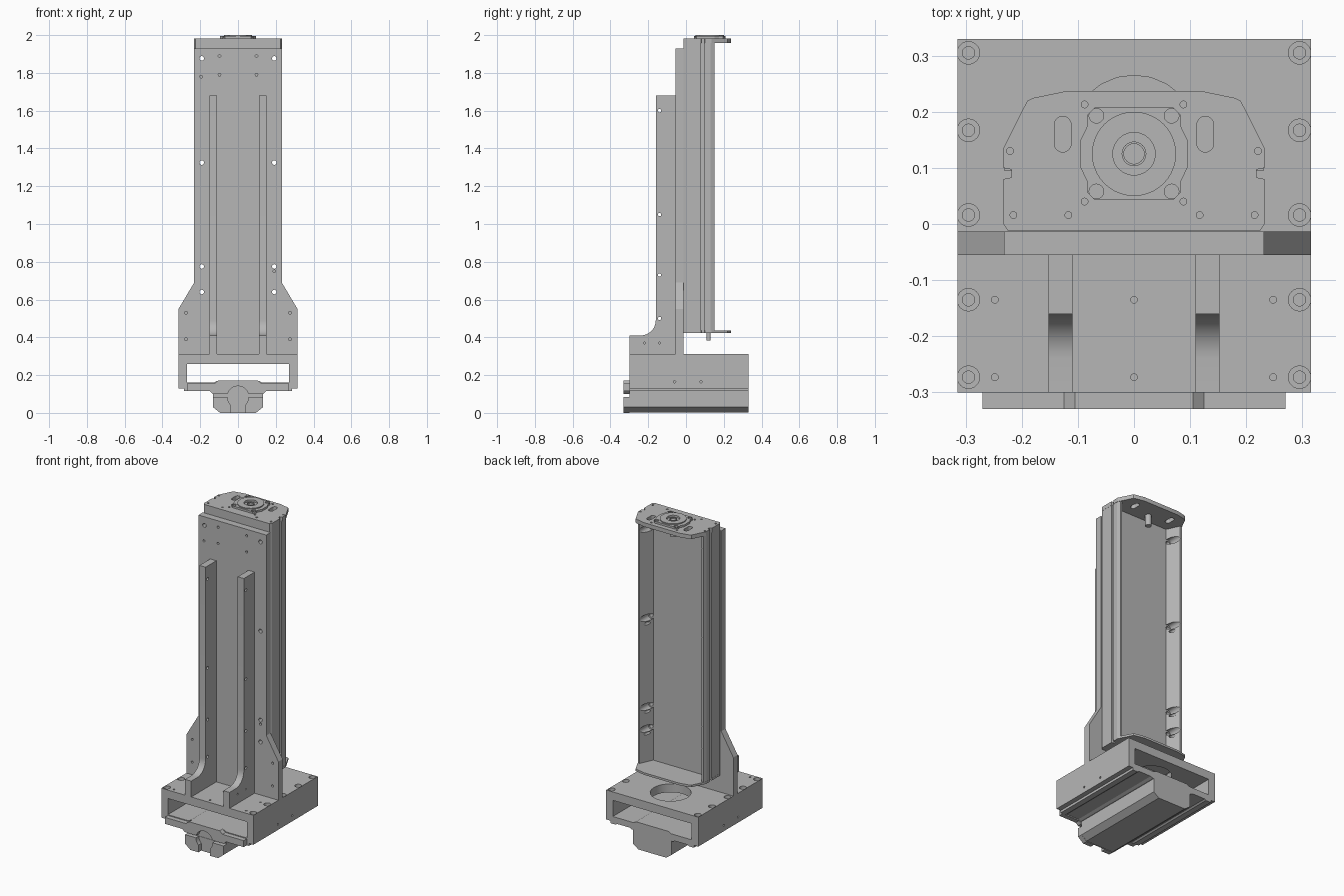
import bpy, bmesh, math
from mathutils import Matrix, Vector

cube = bpy.data.objects.get("Cube")
if cube:
    bpy.data.objects.remove(cube)

grey = bpy.data.materials.new("machined_grey")
grey.use_nodes = True
COLOUR = (0.47, 0.47, 0.47, 1)
grey.diffuse_color = COLOUR
grey.node_tree.nodes["Principled BSDF"].inputs["Base Color"].default_value = COLOUR

# (u, v) profile plane and extrusion direction for each axis
PLACE = {"x": lambda u, v, d: (d, u, v),
         "y": lambda u, v, d: (u, d, v),
         "z": lambda u, v, d: (u, v, d)}


def add_prism(bm, pts, axis, a, b):
    lo = [bm.verts.new(PLACE[axis](u, v, a)) for u, v in pts]
    hi = [bm.verts.new(PLACE[axis](u, v, b)) for u, v in pts]
    faces = [bm.faces.new(lo), bm.faces.new(hi)]
    for i in range(len(pts)):
        j = (i + 1) % len(pts)
        faces.append(bm.faces.new((lo[i], lo[j], hi[j], hi[i])))
    bmesh.ops.recalc_face_normals(bm, faces=faces)


def finish(name, bm):
    mesh = bpy.data.meshes.new(name)
    bm.to_mesh(mesh)
    bm.free()
    mesh.materials.append(grey)
    obj = bpy.data.objects.new(name, mesh)
    bpy.context.collection.objects.link(obj)
    return obj


def prism(name, pts, axis, a, b):
    bm = bmesh.new()
    add_prism(bm, pts, axis, a, b)
    return finish(name, bm)


def rect(u0, u1, v0, v1):
    return [(u0, v0), (u1, v0), (u1, v1), (u0, v1)]


def circle(u, v, r, n=24):
    return [(u + r * math.cos(math.tau * i / n), v + r * math.sin(math.tau * i / n)) for i in range(n)]


def slot(u, v0, v1, r):
    arc = [math.pi * i / 8 for i in range(9)]
    return ([(u + r * math.cos(t), v1 + r * math.sin(t)) for t in arc]
            + [(u - r * math.cos(t), v0 - r * math.sin(t)) for t in arc])


def mirrored(half):
    return half + [(-u, v) for u, v in reversed(half) if u > 0]


def cut(obj, shapes, axis, a, b):
    """Cut a set of separate profiles out of an object."""
    bm = bmesh.new()
    for pts in shapes:
        add_prism(bm, pts, axis, a, b)
    cutter = finish("cutter", bm)
    cutter.hide_render = True
    mod = obj.modifiers.new("cut", "BOOLEAN")
    mod.operation = "DIFFERENCE"
    mod.solver = "EXACT"
    mod.object = cutter
    bpy.context.view_layer.update()
    result = obj.evaluated_get(bpy.context.evaluated_depsgraph_get())
    mesh = bpy.data.meshes.new_from_object(result)
    obj.modifiers.clear()
    obj.data = mesh
    bpy.data.objects.remove(cutter)


def drill(obj, spots, r, axis, a, b):
    cut(obj, [circle(u, v, r) for u, v in spots], axis, a, b)


def both(x, vs):
    return [(s * x, v) for s in (-1, 1) for v in vs]


# Base: top slab, side walls, tray and rail
slab = prism("base_top_slab", rect(-.315, .315, -.30, .33), "z", .26, .312)
bolts = both(.295, (.305, .167, .016, -.135, -.273))
drill(slab, bolts, .011, "z", .2, .4)
drill(slab, bolts, .02, "z", .285, .4)
drill(slab, both(.248, (-.135, -.273)) + [(0, -.135), (0, -.273)], .006, "z", .29, .4)
drill(slab, [(0, .15)], .115, "z", .2, .4)
for side, s in (("left", 1), ("right", -1)):
    wall = prism(side + "_base_wall", rect(min(s * .27, s * .315), max(s * .27, s * .315), .13, .26),
                 "y", -.30, .33)
    drill(wall, [(-.06, .165), (.08, .165)], .006, "x", s * .30, s * .4)
prism("base_tray", mirrored([(.14, .115), (.155, .122), (.24, .122), (.25, .115), (.285, .115),
                             (.285, .13), (.27, .16), (.13, .16), (.11, .17)]), "y", -.30, .33)
prism("base_rail", mirrored([(.095, .003), (.132, .03), (.132, .118)]), "y", -.30, .33)

# Front clamp with round pocket and slot
upper = prism("clamp_upper", mirrored([(.134, .1), (.15, .115), (.27, .115), (.27, .155),
                                       (.125, .155), (.105, .172)]), "y", -.33, -.30)
lower = prism("clamp_lower", mirrored([(.095, 0), (.132, .03), (.132, .085)]), "y", -.33, -.30)
for part in (upper, lower):
    drill(part, [(0, .085)], .057, "y", -.4, -.302)
cut(lower, [rect(-.04, .04, -.05, .07)], "y", -.4, -.302)

# Upright column plate with flared foot
plate = prism("column_plate", mirrored([(.315, .312), (.315, .55), (.232, .69), (.232, 1.93)]),
              "y", -.055, -.013)
column_holes = both(.192, (.64, .775, 1.325, 1.877))
drill(plate, column_holes, .012, "y", -.1, .1)
drill(plate, both(.275, (.39, .53)) + both(.098, (1.79, 1.89)) + [(-.195, 1.78), (.192, .75)],
      .007, "y", -.1, -.03)

# Stiffening ribs with curved toe
toe = [(-.24 + .08 * math.sin(t), .49 - .08 * math.cos(t))
       for t in (math.pi / 2 * i / 10 for i in range(11))]
rib_profile = [(-.055, .312), (-.30, .312), (-.30, .41)] + toe + [(-.16, 1.68), (-.055, 1.68)]
for side, s in (("left", 1), ("right", -1)):
    rib = prism(side + "_rib", rib_profile, "x", s * .11, s * .152)
    drill(rib, [(-.14, z) for z in (.5, .73, 1.05, 1.6)], .009, "x", -.4, .4)
    drill(rib, [(-.22, .37), (-.14, .37)], .005, "x", s * .14, s * .4)

# Actuator channel, open to the back
channel = prism("actuator_channel", mirrored([
    (.225, -.012), (.232, 0), (.232, .08), (.215, .08), (.215, .095), (.232, .095),
    (.232, .13), (.224, .15), (.212, .15), (.175, .07)]), "z", .435, 1.957)
drill(channel, column_holes, .012, "y", -.1, .3)
drill(channel, column_holes, .021, "y", .065, .3)
drill(channel, both(.192, (.61, .745, 1.29)), .009, "y", .07, .3)

# Actuator end plates
end_outline = mirrored([(.225, -.012), (.233, 0), (.233, .08), (.218, .083), (.218, .097),
                        (.233, .1), (.233, .135), (.19, .22), (.178, .225), (.12, .237)])
for name, z0, z1 in (("top_end_plate", 1.957, 1.982), ("bottom_end_plate", .422, .435)):
    end = prism(name, end_outline, "z", z0, z1)
    if name == "top_end_plate":
        cut(end, [slot(s * .127, .143, .177, .015) for s in (-1, 1)], "z", 1.9, 2.1)
        drill(end, both(.088, (.04, .213)) + both(.117, (.016,)) + both(.215, (.016,))
              + both(.221, (.13,)), .006, "z", 1.97, 2.1)

# Motor flange: square with clipped corners, screws and central bore
flange = prism("motor_flange", mirrored([(.07, .043), (.083, .056), (.083, .075), (.095, .1),
                                         (.095, .15), (.083, .175), (.083, .195), (.07, .208)]),
               "z", 1.982, 1.994)
drill(flange, both(.067, (.058, .193)), .013, "z", 1.988, 2.1)
drill(flange, [(0, .125)], .038, "z", 1.9, 2.1)
collar = prism("motor_collar", circle(0, .125, .075, 40), "z", 1.982, 2.0)
drill(collar, [(0, .125)], .038, "z", 1.988, 2.1)
hub = prism("shaft_hub", circle(0, .125, .022), "z", 1.982, 1.995)
drill(hub, [(0, .125)], .018, "z", 1.985, 2.1)

# Shaft stubs under each end plate
prism("upper_shaft", circle(0, .125, .018), "z", 1.89, 1.957)
prism("lower_shaft", circle(0, .12, .011), "z", .382, .422)

# Smooth the round walls, keep the machined edges sharp
bpy.ops.object.select_all(action="DESELECT")
for obj in bpy.context.collection.objects:
    if obj.type == "MESH":
        obj.select_set(True)
        bpy.context.view_layer.objects.active = obj
bpy.ops.object.shade_smooth_by_angle(angle=math.radians(20))
